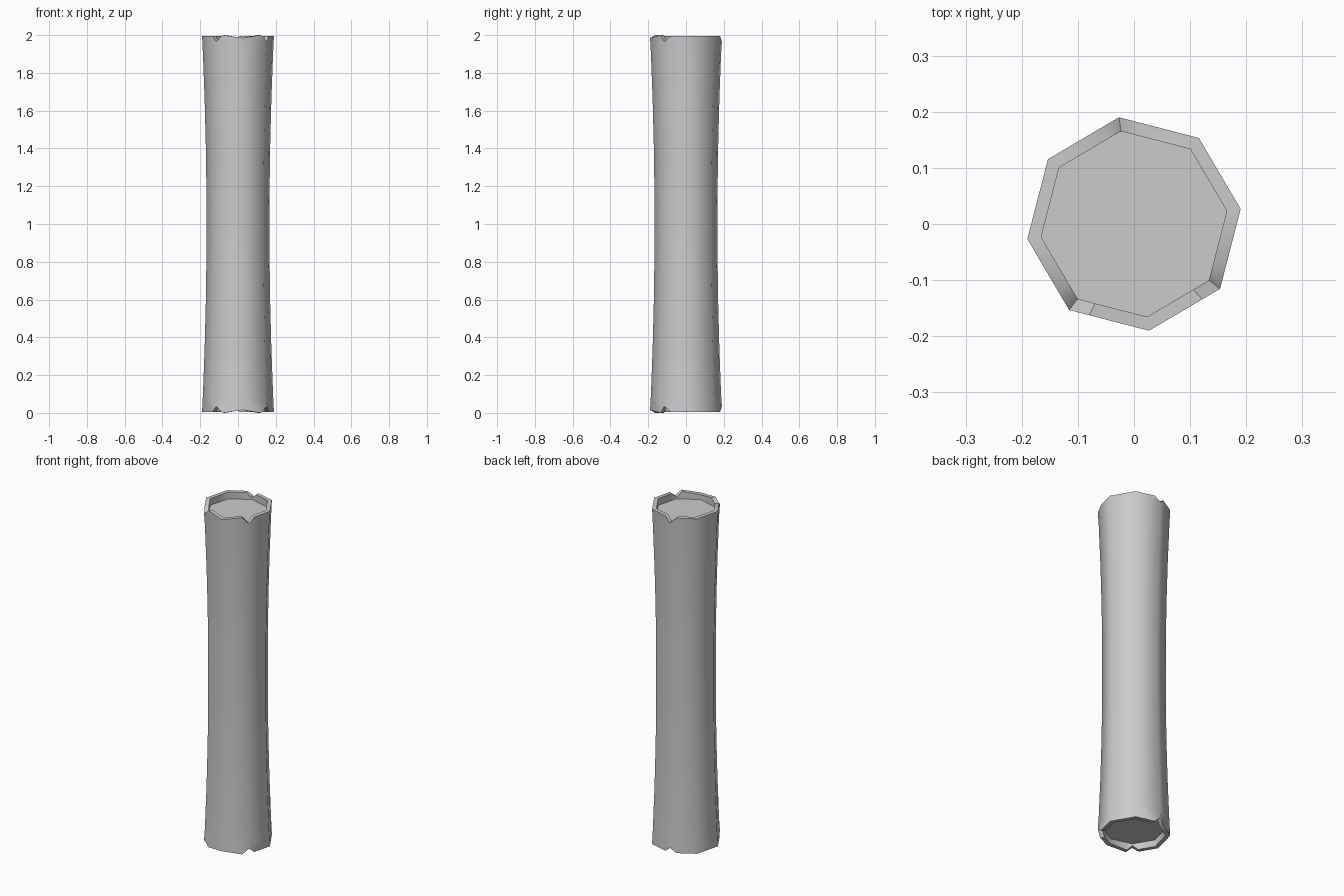
import bpy
import bmesh
from math import cos, sin, radians
from mathutils import Vector

if "Cube" in bpy.data.objects:
    bpy.data.objects.remove(bpy.data.objects["Cube"], do_unlink=True)

SIDES = 8
END_RADIUS, WAIST_RADIUS = 0.192, 0.168
RIM, NOTCH, DIP, FLOOR = 0.995, 0.965, 0.985, 0.955   # heights from the middle
NOTCHED = (2, 5, 7)                                    # chipped corners
FRONT = 6                                              # worn front corner


def corner(k, radius, z):
    a = radians(8 + 360 / SIDES * k)
    return Vector((radius * cos(a), radius * sin(a), z))


def corner_height(k):
    return NOTCH if k in NOTCHED else DIP if k == FRONT else RIM


def rim_sides():
    """Rim points for each side: its corner, then the notch edges beside it."""
    sides = []
    for k in range(SIDES):
        n = (k + 1) % SIDES
        a, b = corner(k, END_RADIUS, 0), corner(n, END_RADIUS, 0)
        top = 1.0 if FRONT in (k, n) else RIM
        side = [a + Vector((0, 0, corner_height(k)))]
        for chipped, t in ((k, 0.25), (n, 0.75)):
            if chipped in NOTCHED:
                side.append(a.lerp(b, t) + Vector((0, 0, top)))
        sides.append(side)
    return sides


bm = bmesh.new()

# Flared shaft
half = (0.18, 0.42, 0.66, 0.9)
levels = [-t for t in reversed(half)] + list(half)
rings = []
for t in levels:
    r = WAIST_RADIUS + (END_RADIUS - WAIST_RADIUS) * t * t
    rings.append([bm.verts.new(corner(k, r, t + 1)) for k in range(SIDES)])
for low, high in zip(rings, rings[1:]):
    for k in range(SIDES):
        n = (k + 1) % SIDES
        bm.faces.new((low[k], low[n], high[n], high[k]))

# Chipped rim and recessed floor at both ends
for sign, ring in ((1, rings[-1]), (-1, rings[0])):
    outer_sides = [[bm.verts.new((p.x, p.y, 1 + sign * p.z)) for p in side]
                   for side in rim_sides()]
    for k, side in enumerate(outer_sides):
        n = (k + 1) % SIDES
        edge = side + [outer_sides[n][0]]
        bm.faces.new([ring[n], ring[k]] + edge)
    outer = [v for side in outer_sides for v in side]
    inner = [bm.verts.new((v.co.x * 0.87, v.co.y * 0.87, v.co.z)) for v in outer]
    floor = [bm.verts.new((v.co.x, v.co.y, 1 + sign * FLOOR)) for v in inner]
    for a, b in ((outer, inner), (inner, floor)):
        for i in range(len(a)):
            j = (i + 1) % len(a)
            bm.faces.new((a[i], a[j], b[j], b[i]))
    bm.faces.new(floor)

bmesh.ops.recalc_face_normals(bm, faces=bm.faces)
mesh = bpy.data.meshes.new("column")
bm.to_mesh(mesh)
bm.free()

# Stone colour
stone = bpy.data.materials.new("grey_stone")
stone.use_nodes = True
grey = (0.6, 0.6, 0.6, 1)
stone.diffuse_color = grey
stone.node_tree.nodes["Principled BSDF"].inputs["Base Color"].default_value = grey
mesh.materials.append(stone)

column = bpy.data.objects.new("column", mesh)
bpy.context.collection.objects.link(column)
bpy.context.view_layer.objects.active = column
column.select_set(True)
bpy.ops.object.shade_smooth_by_angle(angle=radians(50))
